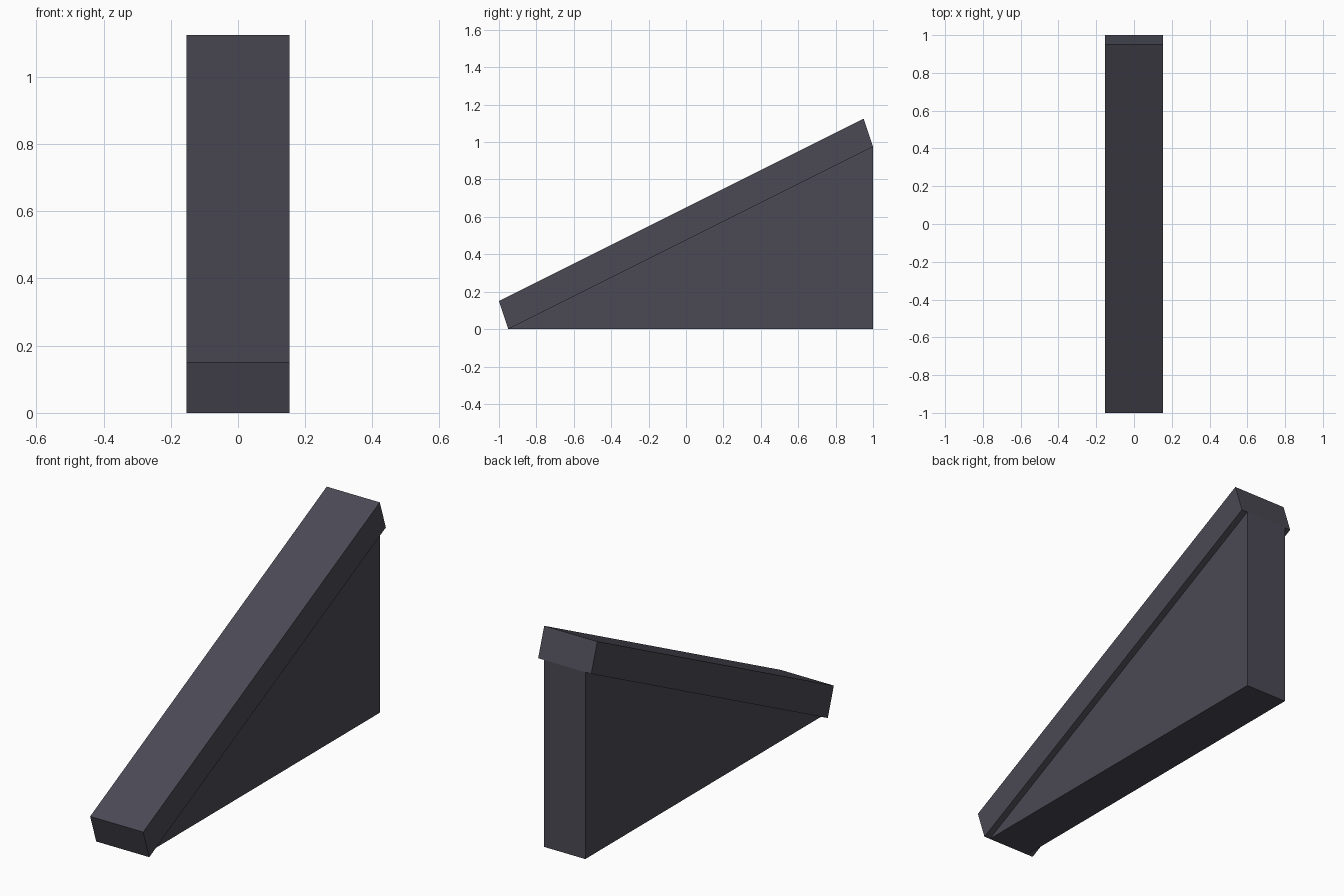
import bpy
import bmesh

cube = bpy.data.objects.get("Cube")
if cube:
    bpy.data.objects.remove(cube, do_unlink=True)

# Dark slate colour shared by both parts
slate = bpy.data.materials.new("dark_slate")
slate.use_nodes = True
colour = (0.07, 0.068, 0.09, 1)
slate.diffuse_color = colour
bsdf = slate.node_tree.nodes["Principled BSDF"]
bsdf.inputs["Base Color"].default_value = colour
bsdf.inputs["Roughness"].default_value = 0.8


def extrude_profile(name, profile, half_width):
    """Extrude a side profile of (y, z) points evenly across x."""
    bm = bmesh.new()
    face = bm.faces.new([bm.verts.new((-half_width, y, z)) for y, z in profile])
    result = bmesh.ops.extrude_face_region(bm, geom=[face])
    verts = [g for g in result["geom"] if isinstance(g, bmesh.types.BMVert)]
    bmesh.ops.translate(bm, verts=verts, vec=(2 * half_width, 0, 0))
    bmesh.ops.recalc_face_normals(bm, faces=bm.faces)
    mesh = bpy.data.meshes.new(name)
    bm.to_mesh(mesh)
    bm.free()
    mesh.materials.append(slate)
    obj = bpy.data.objects.new(name, mesh)
    bpy.context.collection.objects.link(obj)
    return obj


toe = (-0.95, 0)
heel_top = (1, 0.975)

# Sloping rail, wider than the support below it
extrude_profile("sloped_rail", [toe, heel_top, (0.95, 1.125), (-1, 0.15)], 0.153)

# Triangular support under the rail
extrude_profile("support_wedge", [toe, (1, 0), heel_top], 0.119)
